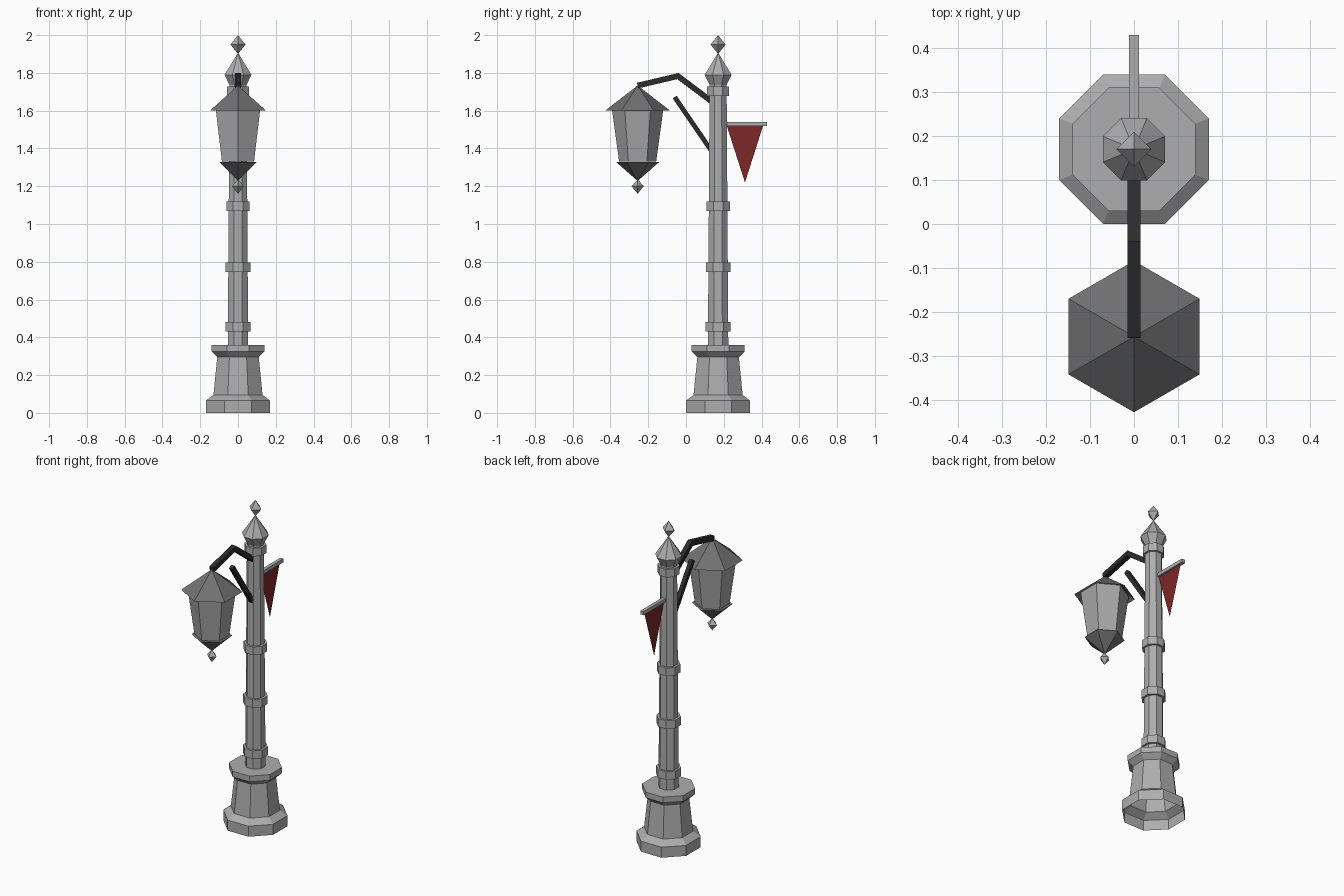
import bpy, bmesh, math
from mathutils import Vector

if "Cube" in bpy.data.objects:
    bpy.data.objects.remove(bpy.data.objects["Cube"])

POST_Y, LAMP_Y = 0.17, -0.256


def material(name, rgb):
    m = bpy.data.materials.new(name)
    m.diffuse_color = (*rgb, 1)
    m.use_nodes = True
    m.node_tree.nodes["Principled BSDF"].inputs["Base Color"].default_value = m.diffuse_color
    return m


stone = material("post grey", (0.42, 0.42, 0.42))
glass = material("lantern pane grey", (0.39, 0.39, 0.39))
roof_grey = material("lantern dark grey", (0.165, 0.165, 0.165))
iron = material("iron black", (0.025, 0.025, 0.025))
red = material("pennant red", (0.21, 0.02, 0.02))


def finish(name, bm, mat):
    me = bpy.data.meshes.new(name)
    bm.to_mesh(me)
    bm.free()
    me.materials.append(mat)
    ob = bpy.data.objects.new(name, me)
    bpy.context.collection.objects.link(ob)
    return ob


def lathe(name, sides, profile, y, mat, turn=0.0, flats=False, cap_low=False, cap_top=False):
    """Faceted turning of (radius, z) points, listed bottom to top; radius 0 makes a tip."""
    bm = bmesh.new()
    k = 1 / math.cos(math.pi / sides) if flats else 1
    rings = []
    for r, z in profile:
        if r == 0:
            rings.append([bm.verts.new((0, y, z))] * sides)
        else:
            angles = [turn + 2 * math.pi * i / sides for i in range(sides)]
            rings.append([bm.verts.new((r * k * math.cos(a), y + r * k * math.sin(a), z)) for a in angles])
    for lo, hi in zip(rings, rings[1:]):
        for i in range(sides):
            j = (i + 1) % sides
            bm.faces.new(dict.fromkeys((lo[i], lo[j], hi[j], hi[i])))
    if cap_low:
        bm.faces.new(rings[0][::-1])
    if cap_top:
        bm.faces.new(rings[-1])
    return finish(name, bm, mat)


def octagon(name, profile, **caps):
    return lathe(name, 8, profile, POST_Y, stone, math.pi / 8, True, **caps)


def hexagon(name, profile, mat, **caps):
    return lathe(name, 6, profile, LAMP_Y, mat, math.pi / 2, **caps)


def bar(name, path, half, mat):
    """Square bar swept along (y, z) points, with mitred corners."""
    bm = bmesh.new()
    pts = [Vector(p) for p in path]
    rings = []
    for i, p in enumerate(pts):
        dirs = [(b - a).normalized() for a, b in zip(pts, pts[1:])][max(i - 1, 0):i + 1]
        d = sum(dirs, Vector((0, 0))).normalized()
        n = Vector((-d.y, d.x)) * half / d.dot(dirs[0])
        rings.append([bm.verts.new((sx * half, p.x + s * n.x, p.y + s * n.y))
                      for sx, s in ((-1, -1), (1, -1), (1, 1), (-1, 1))])
    for a, b in zip(rings, rings[1:]):
        for i in range(4):
            j = (i + 1) % 4
            bm.faces.new((a[i], a[j], b[j], b[i]))
    bm.faces.new(rings[0])
    bm.faces.new(rings[-1])
    bmesh.ops.recalc_face_normals(bm, faces=bm.faces[:])
    return finish(name, bm, mat)


# Pedestal, open underneath
octagon("pedestal", [(0.17, 0), (0.17, 0.065), (0.13, 0.095), (0.11, 0.295),
                     (0.14, 0.325), (0.14, 0.36)], cap_top=True)

# Shaft and its collars
octagon("shaft", [(0.054, 0.35), (0.045, 1.75)])
for i, (r, z) in enumerate([(0.066, 0.43), (0.065, 0.745), (0.062, 1.07), (0.058, 1.678)]):
    octagon(f"collar_{i + 1}", [(r, z), (r, z + 0.05)], cap_low=True, cap_top=True)

# Finial on the post
octagon("post_cap", [(0.042, 1.73), (0.071, 1.79), (0, 1.907)], cap_low=True)
lathe("post_finial", 4, [(0, 1.9), (0.04, 1.95), (0, 2.0)], POST_Y, stone)

# Lantern
hexagon("lantern_roof", [(0.172, 1.6), (0, 1.733)], roof_grey)
hexagon("lantern_panes", [(0.098, 1.33), (0.137, 1.615)], glass)
hexagon("lantern_bottom", [(0, 1.228), (0.114, 1.328)], roof_grey, cap_top=True)
lathe("lantern_finial", 4, [(0, 1.16), (0.032, 1.2), (0, 1.237)], LAMP_Y, stone)

# Bracket arm and strut
bar("bracket_arm", [(0.15, 1.638), (-0.043, 1.783), (-0.256, 1.733)], 0.015, iron)
bar("bracket_strut", [(0.145, 1.372), (-0.06, 1.672)], 0.0125, iron)

# Pennant and its rod
bar("pennant_rod", [(0.2, 1.529), (0.43, 1.529)], 0.011, stone)
bm = bmesh.new()
bm.faces.new([bm.verts.new((0, y, z)) for y, z in ((0.216, 1.52), (0.312, 1.22), (0.408, 1.52))])
finish("pennant", bm, red)
